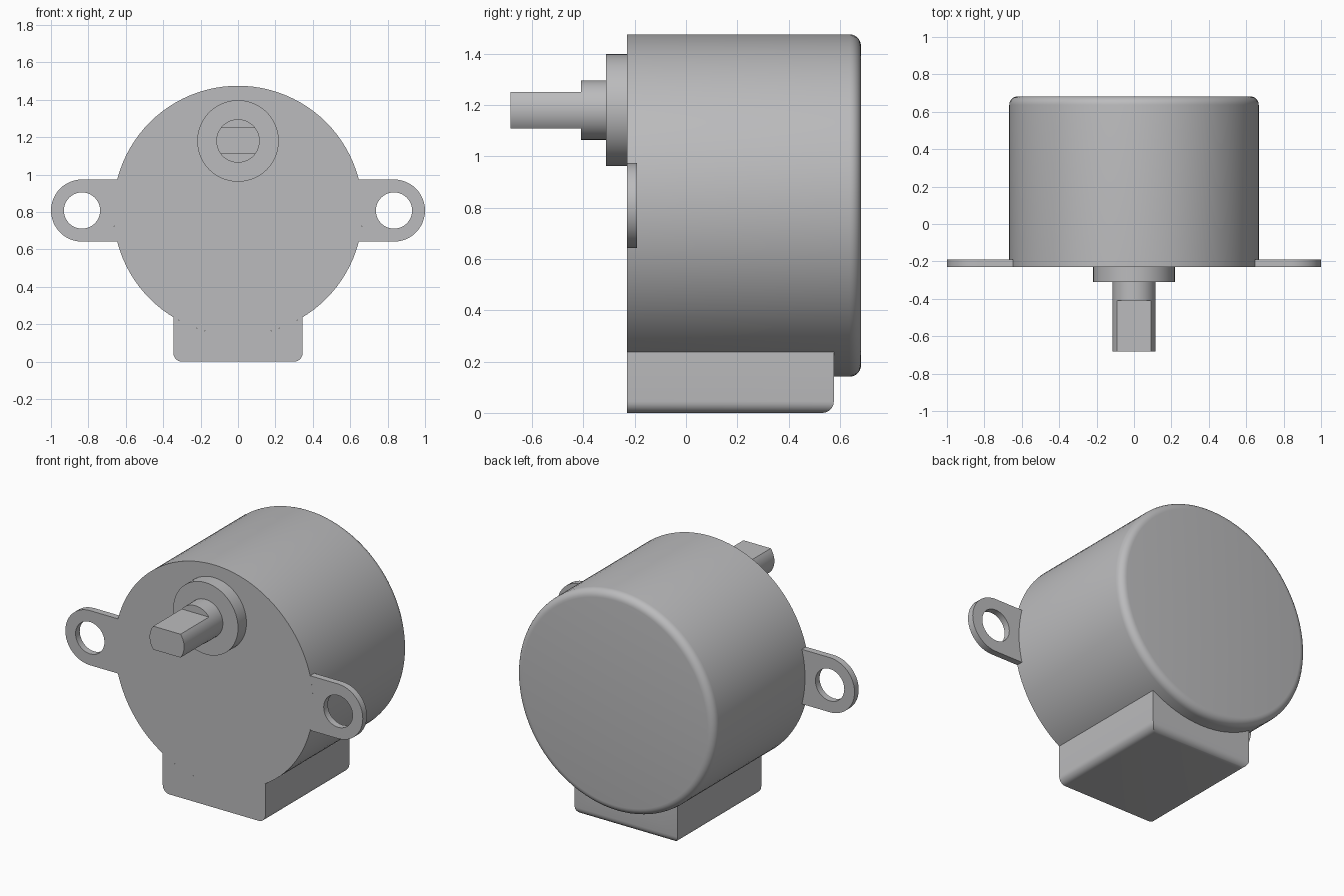
import bpy, bmesh, math

if "Cube" in bpy.data.objects:
    bpy.data.objects.remove(bpy.data.objects["Cube"])

steel = bpy.data.materials.new("light grey metal")
steel.diffuse_color = (0.5, 0.5, 0.51, 1)
steel.use_nodes = True
steel.node_tree.nodes["Principled BSDF"].inputs["Base Color"].default_value = steel.diffuse_color

BODY_Z, BODY_R, FRONT = 0.808, 0.667, -0.23
SHAFT_Z, SHAFT_R = 1.18, 0.116


def arc(cx, cz, r, a0, a1, n):
    """Points on an arc in the xz plane, angles in radians."""
    return [(cx + r * math.cos(a0 + (a1 - a0) * i / n),
             cz + r * math.sin(a0 + (a1 - a0) * i / n)) for i in range(n + 1)]


def circle(cx, cz, r, n):
    return arc(cx, cz, r, 0, 2 * math.pi, n)[:-1]


def prism(name, loops, y0, y1, round_rule=None, radius=0.045):
    """Extrude an outline (plus optional holes) along y, rounding chosen edges."""
    bm = bmesh.new()
    rings = [[bm.verts.new((x, y0, z)) for x, z in pts] for pts in loops]
    if len(rings) == 1:
        bm.faces.new(rings[0])
    else:
        edges = [bm.edges.new((r[i - 1], r[i])) for r in rings for i in range(len(r))]
        bmesh.ops.triangle_fill(bm, edges=edges, use_beauty=True)
    ext = bmesh.ops.extrude_face_region(bm, geom=bm.faces[:], use_keep_orig=True)
    moved = [v for v in ext["geom"] if isinstance(v, bmesh.types.BMVert)]
    bmesh.ops.translate(bm, verts=moved, vec=(0, y1 - y0, 0))
    bmesh.ops.recalc_face_normals(bm, faces=bm.faces[:])
    if round_rule:
        chosen = [e for e in bm.edges if round_rule(*[v.co for v in e.verts])]
        bmesh.ops.bevel(bm, geom=chosen, offset=radius, segments=6,
                        profile=0.5, affect='EDGES', clamp_overlap=True)
    mesh = bpy.data.meshes.new(name)
    bm.to_mesh(mesh)
    bm.free()
    mesh.materials.append(steel)
    ob = bpy.data.objects.new(name, mesh)
    bpy.context.collection.objects.link(ob)
    bpy.ops.object.select_all(action='DESELECT')
    ob.select_set(True)
    bpy.context.view_layer.objects.active = ob
    bpy.ops.object.shade_smooth_by_angle(angle=math.radians(30))
    return ob


# Motor can with a rounded back rim
BACK = 0.682
prism("motor_can", [circle(0, BODY_Z, BODY_R, 96)], FRONT, BACK,
      lambda a, b: min(a.y, b.y) > BACK - 1e-4)

# Wire housing under the can: rounded bottom sides and back bottom edge
HALF, BLOCK_BACK = 0.345, 0.576
spread = math.asin(HALF / BODY_R)
seat = arc(0, BODY_Z, BODY_R, -math.pi / 2 + spread, -math.pi / 2 - spread, 16)
prism("wire_housing", [[(-HALF, 0), (HALF, 0)] + seat], FRONT, BLOCK_BACK,
      lambda a, b: max(a.z, b.z) < 1e-4
      and (abs(a.x - b.x) < 1e-4 or min(a.y, b.y) > BLOCK_BACK - 1e-4))

# Mounting ears with screw holes
EAR_X, EAR_R = 0.834, 0.166
tilt = math.asin(EAR_R / BODY_R)
for side, s in (("left", -1), ("right", 1)):
    outline = (arc(EAR_X, BODY_Z, EAR_R, -math.pi / 2, math.pi / 2, 24)
               + arc(0, BODY_Z, BODY_R, tilt, -tilt, 8))
    hole = circle(EAR_X, BODY_Z, 0.097, 40)
    prism(side + "_mounting_ear",
          [[(s * x, z) for x, z in pts] for pts in (outline, hole)], FRONT, -0.19)

# Boss, round shaft base and shaft tip with two flats
prism("shaft_boss", [circle(0, SHAFT_Z, 0.218, 64)], -0.311, FRONT)
prism("shaft_base", [circle(0, SHAFT_Z, SHAFT_R, 48)], -0.41, -0.311)
flat = math.asin(0.071 / SHAFT_R)
tip = (arc(0, SHAFT_Z, SHAFT_R, -flat, flat, 12)
       + arc(0, SHAFT_Z, SHAFT_R, math.pi - flat, math.pi + flat, 12))
prism("shaft_tip", [tip], -0.683, -0.41)
